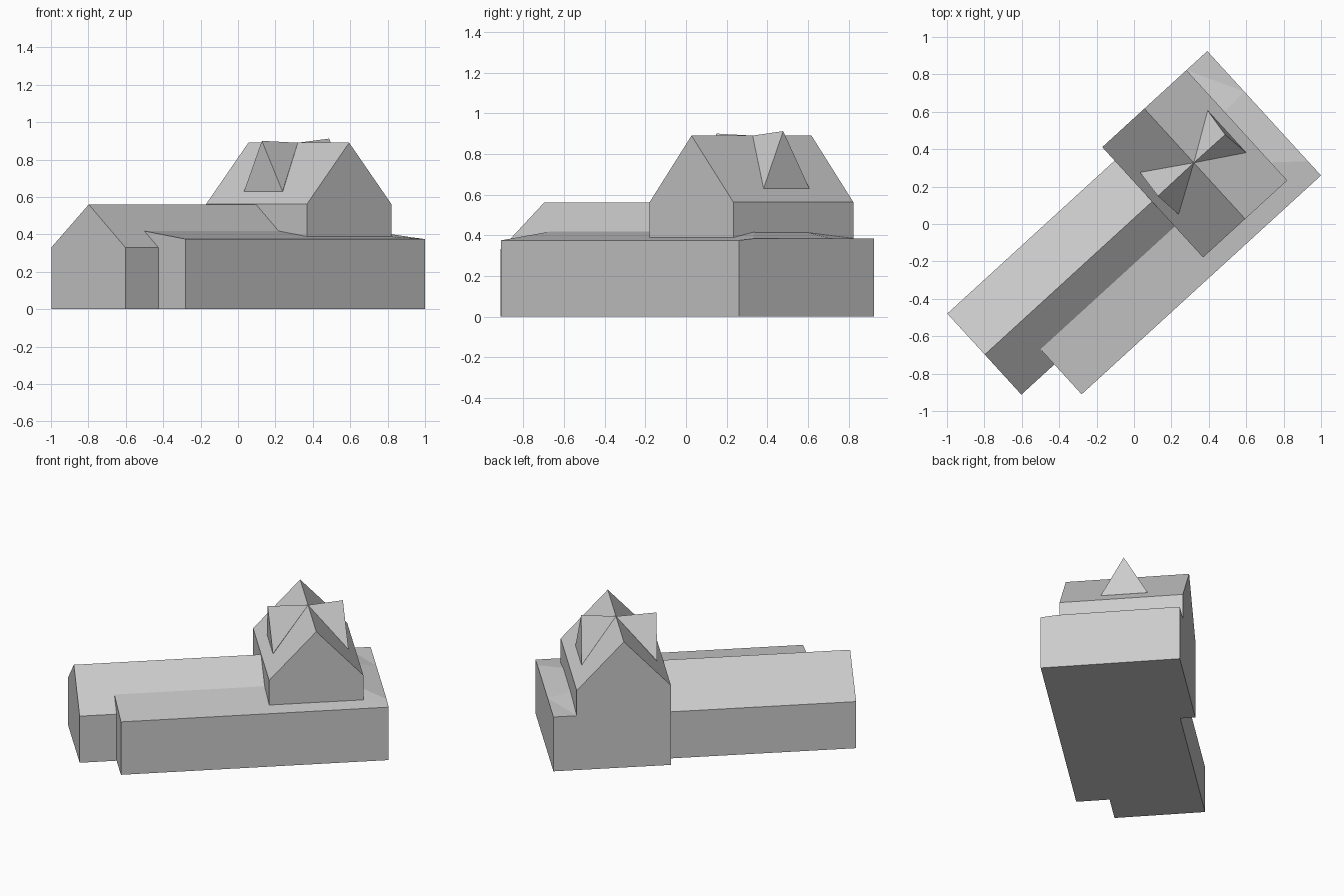
import bpy, bmesh, math

cube = bpy.data.objects.get("Cube")
if cube:
    bpy.data.objects.remove(cube)

ANGLE = math.atan2(1.17, 1.28)   # the long axis runs diagonally

stone = bpy.data.materials.new("plain_grey")
stone.use_nodes = True
GREY = (0.6, 0.6, 0.6, 1)
stone.diffuse_color = GREY
stone.node_tree.nodes["Principled BSDF"].inputs["Base Color"].default_value = GREY


def finish(name, bm):
    bmesh.ops.remove_doubles(bm, verts=bm.verts, dist=0.0001)
    bmesh.ops.recalc_face_normals(bm, faces=bm.faces)
    mesh = bpy.data.meshes.new(name)
    bm.to_mesh(mesh)
    bm.free()
    mesh.materials.append(stone)
    obj = bpy.data.objects.new(name, mesh)
    obj.rotation_euler.z = ANGLE
    bpy.context.collection.objects.link(obj)
    return obj


def loft(name, start, end):
    """Closed solid between two matching outlines."""
    bm = bmesh.new()
    a = [bm.verts.new(p) for p in start]
    b = [bm.verts.new(p) for p in end]
    n = len(a)
    for i in range(n):
        j = (i + 1) % n
        bm.faces.new((a[i], a[j], b[j], b[i]))
    bm.faces.new(a)
    bm.faces.new(b)
    return finish(name, bm)


def along_x(name, x0, x1, profile):
    return loft(name, [(x0, y, z) for y, z in profile], [(x1, y, z) for y, z in profile])


def along_y(name, y0, y1, profile):
    return loft(name, [(x, y0, z) for x, z in profile], [(x, y1, z) for x, z in profile])


# Long gabled hall
along_x("hall", -1.06, 0.4,
        [(-0.267, 0), (-0.267, 0.33), (0.023, 0.56), (0.32, 0.33), (0.32, 0)])

# Lean-to aisle along one side
along_x("aisle", -0.821, 0.762,
        [(-0.483, 0), (-0.483, 0.375), (-0.157, 0.418), (-0.157, 0)])

# Tall cross block with gables at both ends
along_y("cross_block", -0.381, 0.418,
        [(0.152, 0), (0.152, 0.563), (0.457, 0.89), (0.762, 0.563), (0.762, 0)])

# Low end annex whose roof folds round the cross block
inner = [(-0.483, 0.375), (-0.381, 0.389), (-0.25, 0.415), (0.116, 0.413), (0.418, 0.385), (0.418, 0.385)]
outer = [(-0.483, 0.375), (-0.483, 0.375), (-0.38, 0.384), (0.125, 0.385), (0.125, 0.385), (0.418, 0.385)]


def wall_outline(x, top):
    return [(x, top[0][0], 0)] + [(x, y, z) for y, z in top] + [(x, top[-1][0], 0)]


loft("end_annex", wall_outline(0.762, inner), wall_outline(0.913, outer))

# Pointed dormers on both slopes of the cross block
for name, base_x, peak_x, peak_z in (("near_dormer", 0.21, 0.195, 0.9),
                                     ("far_dormer", 0.7, 0.682, 0.912)):
    bm = bmesh.new()
    for p in ((0.457, 0.026, 0.89), (peak_x, 0.024, peak_z),
              (base_x, 0.182, 0.63), (base_x, -0.123, 0.63), (0.457, 0.026, 0.6)):
        bm.verts.new(p)
    bmesh.ops.convex_hull(bm, input=bm.verts)
    finish(name, bm)
